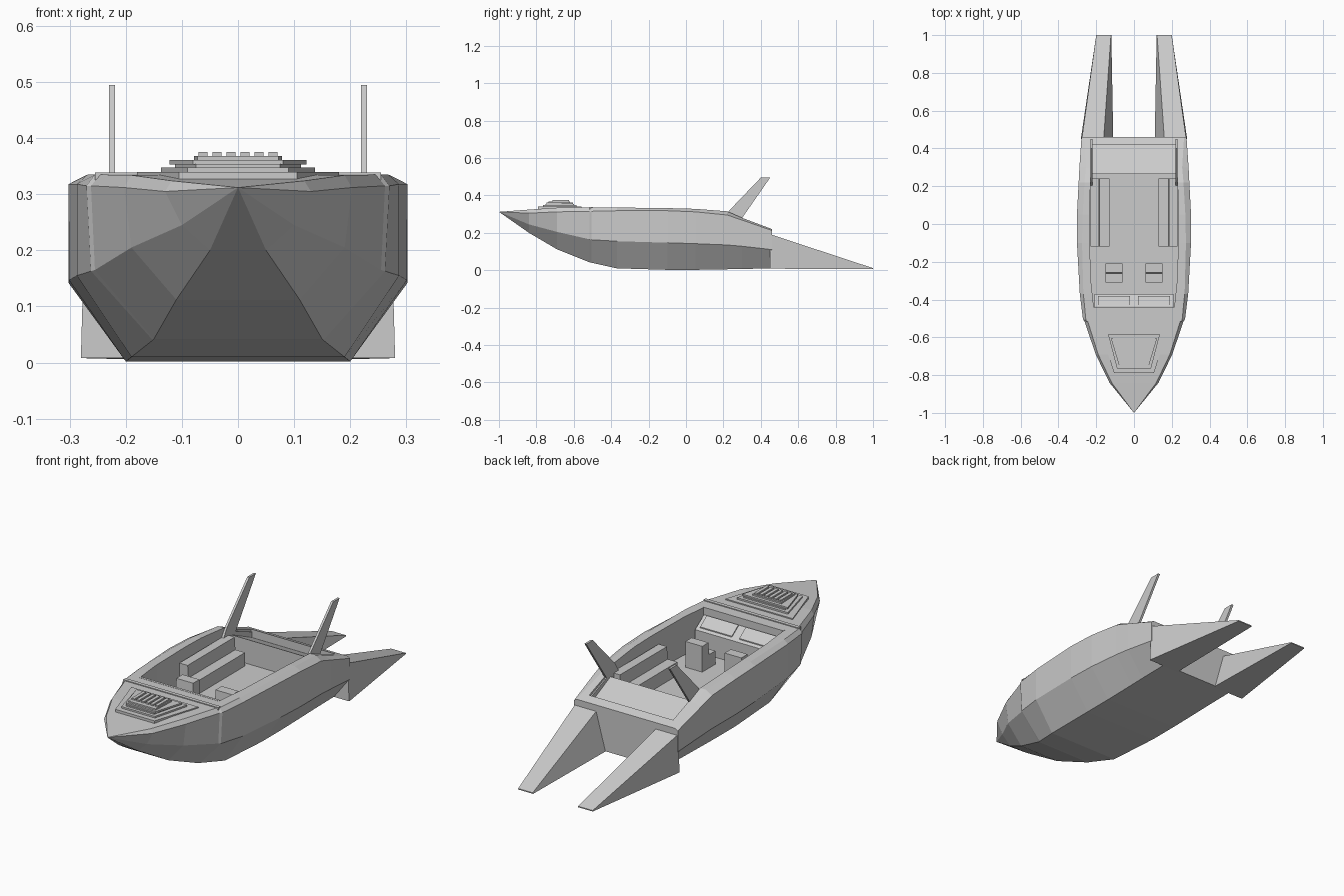
import bpy, bmesh
from mathutils import Vector

if "Cube" in bpy.data.objects:
    bpy.data.objects.remove(bpy.data.objects["Cube"])


def make(name, verts, faces, hide=False):
    me = bpy.data.meshes.new(name)
    bm = bmesh.new()
    vs = [bm.verts.new(v) for v in verts]
    for f in faces:
        bm.faces.new([vs[i] for i in f])
    bmesh.ops.remove_doubles(bm, verts=bm.verts, dist=0.0005)
    bmesh.ops.recalc_face_normals(bm, faces=bm.faces)
    bm.to_mesh(me)
    bm.free()
    ob = bpy.data.objects.new(name, me)
    bpy.context.collection.objects.link(ob)
    ob.hide_render = hide
    return ob


def loft(name, rings, hide=False):
    n = len(rings[0])
    verts = [p for r in rings for p in r]
    faces = [(k * n + i, k * n + (i + 1) % n, (k + 1) * n + (i + 1) % n, (k + 1) * n + i)
             for k in range(len(rings) - 1) for i in range(n)]
    faces += [tuple(range(n)), tuple(range((len(rings) - 1) * n, len(rings) * n))]
    return make(name, verts, faces, hide)


def prism(name, outline, z0, z1, hide=False):
    return loft(name, [[(x, y, z) for x, y in outline] for z in (z0, z1)], hide)


def side_plate(name, outline, x0, x1, hide=False):
    return loft(name, [[(x, y, z) for y, z in outline] for x in (x0, x1)], hide)


def box(name, x0, x1, y0, y1, z0, z1):
    return prism(name, [(x0, y0), (x1, y0), (x1, y1), (x0, y1)], z0, z1)


def trapezoid(hb, yb, hf, yf):
    return [(-hf, yf), (hf, yf), (hb, yb), (-hb, yb)]


def cut(ob, cutter):
    m = ob.modifiers.new("cut", 'BOOLEAN')
    m.operation = 'DIFFERENCE'
    m.solver = 'EXACT'
    m.object = cutter
    bpy.context.view_layer.objects.active = ob
    bpy.context.view_layer.update()
    bpy.ops.object.modifier_apply(modifier=m.name)
    bpy.data.objects.remove(cutter)


# hull: y, then (half width, z) of bottom, chine, side top and deck edge
stations = [
    (-0.84, .05, .200, .10, .245, .130, .305, .118, .324),
    (-0.69, .11, .112, .19, .205, .203, .312, .190, .334),
    (-0.515, .15, .042, .255, .165, .262, .315, .245, .335),
    (-0.505, .152, .040, .262, .163, .270, .315, .255, .335),
    (-0.37, .19, .010, .287, .155, .287, .318, .268, .335),
    (-0.10, .20, .002, .301, .147, .302, .318, .275, .332),
    (0.05, .20, .002, .302, .142, .302, .312, .272, .328),
    (0.22, .20, .005, .293, .135, .293, .295, .262, .315),
    (0.30, .20, .007, .289, .128, .289, .268, .255, .280),
    (0.46, .20, .009, .278, .110, .278, .212, .265, .220),
]
rings = [[(0, -1.0, .312)] * 8]
for y, *v in stations:
    half = [(v[i], y, v[i + 1]) for i in range(0, 8, 2)]
    rings.append(half + [(-x, yy, z) for x, yy, z in reversed(half)])
# the bow ring is a single point, fan it to the first station
verts = [rings[0][0]] + [p for r in rings[1:] for p in r]
faces = [(0, 1 + i, 1 + (i + 1) % 8) for i in range(8)]
for k in range(len(stations) - 1):
    a, b = 1 + k * 8, 9 + k * 8
    faces += [(a + i, a + (i + 1) % 8, b + (i + 1) % 8, b + i) for i in range(8)]
faces.append(tuple(range(len(verts) - 8, len(verts))))
hull = make("hull", verts, faces)

# cockpit well and shallow sloped aft deck cut into the hull
rim = [(.212, -.45), (.228, -.30), (.236, -.05), (.236, .08), (.228, .265)]
cut(hull, prism("well_cutter", rim + [(-x, y) for x, y in reversed(rim)], .15, .5, True))
cut(hull, side_plate("aft_cutter", [(.255, .272), (.42, .195), (.42, .5), (.255, .5)],
                     -.225, .225, True))

# ledge across the deck ahead of the cockpit, and the dashboard
box("deck_ledge", -.255, .255, -.515, -.497, .325, .339)
box("cockpit_lip", -.215, .215, -.452, -.44, .29, .336)
side_plate("dashboard", [(-.45, .15), (-.45, .30), (-.435, .30), (-.37, .255), (-.37, .15)],
           -.21, .21)
for s in (-1, 1):
    side_plate("dash_panel", [(-.43, .30), (-.38, .265), (-.38, .27), (-.43, .306)],
               min(s * .02, s * .19), max(s * .02, s * .19))

for s, side in ((-1, "left"), (1, "right")):
    def sx(a, b):
        return min(s * a, s * b), max(s * a, s * b)

    # rear sponson, tapering to a flat edge
    loft(side + "_sponson", [
        [(s * .28, .45, .008), (s * .275, .45, .191), (s * .16, .45, .191), (s * .11, .45, .008)],
        [(s * .28, .46, .008), (s * .275, .46, .189), (s * .16, .46, .189), (s * .11, .46, .008)],
        [(s * .20, 1.0, .006), (s * .20, 1.0, .011), (s * .122, 1.0, .011), (s * .12, 1.0, .006)]])

    # raked fin
    side_plate(side + "_fin", [(.20, .27), (.23, .318), (.40, .495), (.45, .495), (.295, .272),
                               (.44, .215), (.44, .19), (.24, .19)], *sx(.219, .230))

    # bench with backrest
    side_plate_pts = [(.13, .15), (.13, .215), (.182, .215), (.186, .275), (.23, .275), (.23, .15)]
    loft(side + "_bench", [[(s * x, y, z) for x, z in side_plate_pts] for y in (-.12, .24)])

    # helm seat with backrest
    side_plate(side + "_seat", [(-.31, .15), (-.31, .215), (-.262, .215), (-.258, .275),
                                (-.21, .275), (-.21, .15)], *sx(.06, .15))

# stepped bow vent
prism("vent_base", trapezoid(.18, -.56, .105, -.79), .32, .340)
prism("vent_lower_step", trapezoid(.137, -.585, .09, -.765), .33, .348)
prism("vent_neck", trapezoid(.112, -.60, .075, -.75), .33, .354)
prism("vent_upper_step", trapezoid(.122, -.605, .08, -.745), .353, .361)
prism("vent_plate", trapezoid(.078, -.62, .072, -.735), .36, .368)
for i in range(6):
    x = -.0625 + i * .025
    box("vent_slat", x - .008, x + .008, -.715, -.625, .36, .375)
